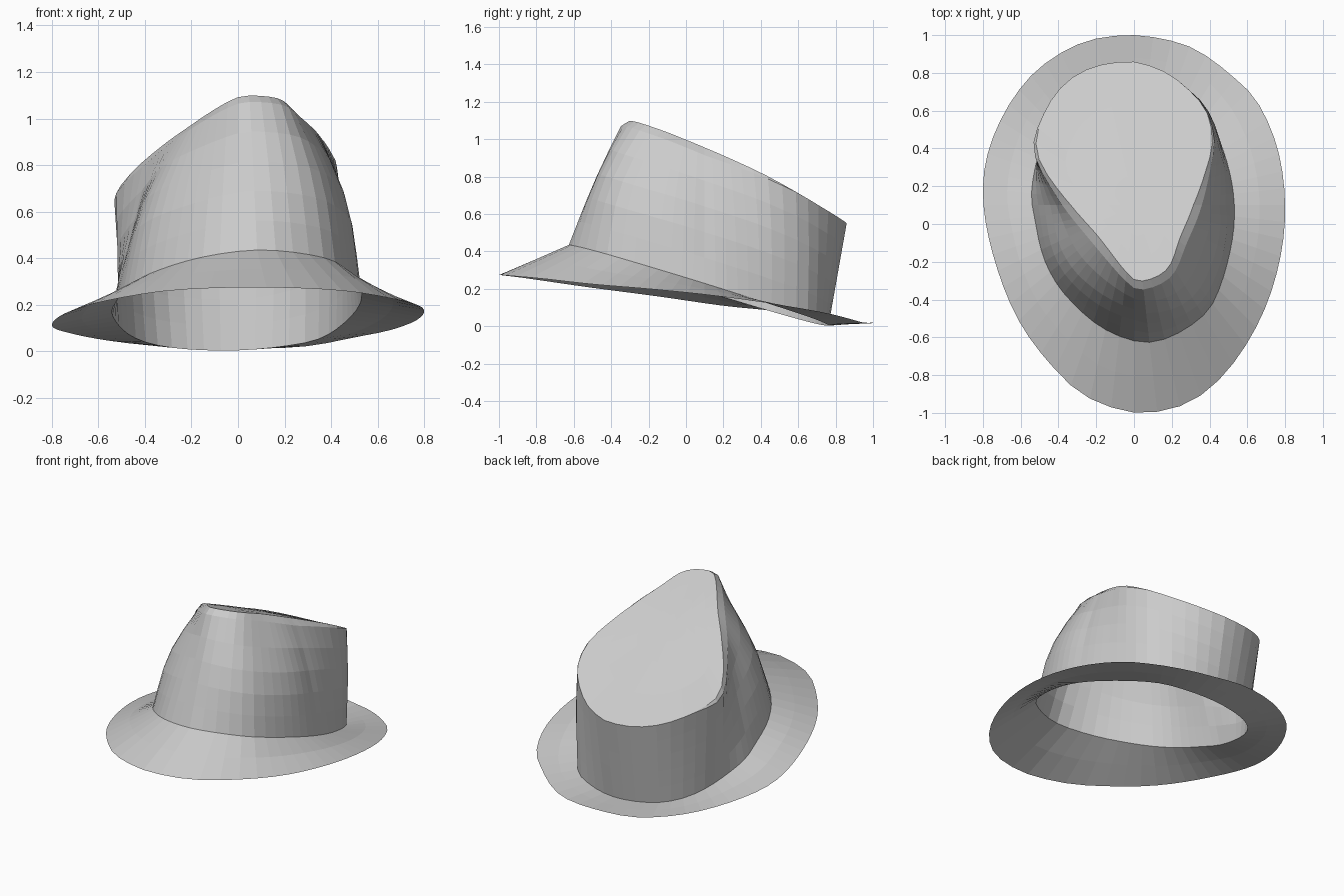
import bpy, bmesh, math
from mathutils import Vector

if "Cube" in bpy.data.objects:
    bpy.data.objects.remove(bpy.data.objects["Cube"])

N = 56
C = Vector((0, 0.1, 0))


def ring(points):
    """Closed smooth curve through the points, resampled at even polar angles."""
    pts = [Vector(p) for p in points]
    n, dense = len(pts), []
    for i in range(n):
        a, b, c, d = (pts[(i + k) % n] for k in (-1, 0, 1, 2))
        for s in range(16):
            t = s / 16
            dense.append(0.5 * (2 * b + (c - a) * t + (2 * a - 5 * b + 4 * c - d) * t * t
                                + (3 * b - a - 3 * c + d) * t ** 3))
    out = []
    for k in range(N):
        ang = -math.pi / 2 + 2 * math.pi * k / N
        dx, dy = math.cos(ang), math.sin(ang)
        for i, p in enumerate(dense):
            q = dense[(i + 1) % len(dense)]
            sp = dx * (p.y - C.y) - dy * (p.x - C.x)
            sq = dx * (q.y - C.y) - dy * (q.x - C.x)
            ahead = dx * (p.x - C.x) + dy * (p.y - C.y)
            if sp <= 0 < sq and ahead > 0:
                out.append(p.lerp(q, sp / (sp - sq)))
                break
    return out


def loft(name, rings, cap=None):
    bm = bmesh.new()
    vr = [[bm.verts.new(p) for p in r] for r in rings]
    for a, b in zip(vr, vr[1:]):
        for i in range(N):
            j = (i + 1) % N
            bm.faces.new((a[i], a[j], b[j], b[i]))
    if cap is not None:
        v = bm.verts.new(cap)
        for i in range(N):
            bm.faces.new((vr[-1][i], vr[-1][(i + 1) % N], v))
    me = bpy.data.meshes.new(name)
    bm.to_mesh(me)
    bm.free()
    ob = bpy.data.objects.new(name, me)
    bpy.context.collection.objects.link(ob)
    return ob


# brim outer edge
edge = ring([(.06, -1, .275), (.3, -.94, .27), (.5, -.77, .255), (.67, -.5, .225), (.77, -.2, .2),
             (.8, .1, .17), (.76, .4, .13), (.65, .65, .09), (.5, .8, .06), (.35, .91, .03),
             (.2, .97, .015), (-.04, 1, .02), (-.3, .95, .02), (-.55, .78, .045), (-.73, .5, .08),
             (-.8, .2, .11), (-.75, -.15, .16), (-.6, -.53, .21), (-.35, -.84, .255),
             (-.15, -.96, .27)])

# seam between brim and crown, on a plane falling to the back and a little to the left
seam_xy = [(.1, -.625), (.35, -.5), (.46, -.32), (.53, 0), (.5, .3), (.37, .62), (.2, .73),
           (-.04, .76), (-.3, .68), (-.46, .5), (-.54, .2), (-.52, 0), (-.47, -.2), (-.36, -.38),
           (-.15, -.56)]
seam = ring([(x, y, .43 - .308 * (y + .62) + .04 * x) for x, y in seam_xy])
for p in seam:
    p.z = max(0, p.z)


# sloping crown top surface
def top_z(x, y):
    bump = .02 * math.sin(math.pi * min(1, max(0, (y + .33) / 1.19)))
    left = .25 * min(0, x) ** 2 * (1 - max(0, y - .4) / .47)
    return .96 - .475 * y + .08 * x * (1 - max(0, y - .4)) + bump - left - .05 * max(0, -.1 - y)


def chamfer(y):
    return .045 * min(1, max(0, (.6 - y) / .5))


rim_xy = [(.06, -.345), (.2, -.275), (.28, -.1), (.35, .07), (.4, .27), (.425, .45), (.37, .62),
          (.22, .77), (.08, .84), (-.04, .86), (-.22, .83), (-.37, .74), (-.48, .58), (-.53, .38),
          (-.4, .13), (-.22, -.1), (-.03, -.315)]
rim = ring([(x, y, 0) for x, y in rim_xy])
for p in rim:
    p.z = top_z(p.x, p.y) - chamfer(p.y)

# crown walls, bulging at the front corners and the right side
walls = []
for f in (0, .2, .4, .6, .8, 1):
    row = []
    for a, b in zip(seam, rim):
        p = a.lerp(b, f)
        n = Vector((p.x - C.x, p.y - C.y, 0)).normalized()
        corner = max(0, -n.y) * abs(n.x) * 2
        bulge = .055 * corner + .025 * max(0, n.x) ** 2
        row.append(p + n * bulge * math.sin(math.pi * f ** 1.15))
    walls.append(row)

# softened rim, then the flat top in shrinking rings
top = []
for s in (0, .3, .6, .8):
    row = []
    for p in rim:
        r = Vector((p.x, p.y, 0)) - C
        w = chamfer(p.y)
        q = C + r * (1 - w / r.length) * (1 - s)
        row.append(Vector((q.x, q.y, top_z(q.x, q.y))))
    top.append(row)

loft("brim", [edge, [a.lerp(b, .5) for a, b in zip(edge, seam)], seam])
loft("crown", walls + top, Vector((C.x, C.y, top_z(C.x, C.y))))
